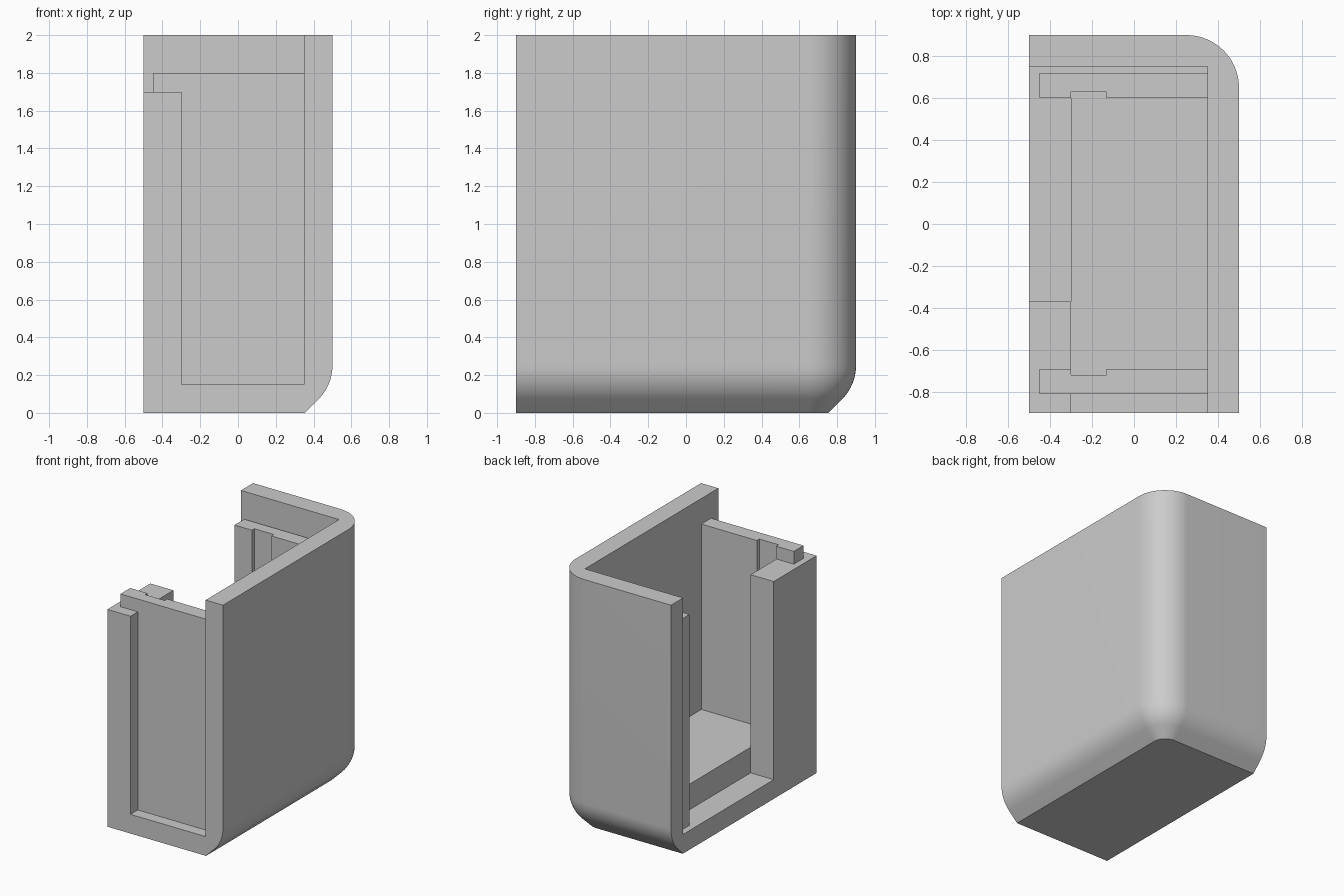
import bpy, bmesh, math

if "Cube" in bpy.data.objects:
    bpy.data.objects.remove(bpy.data.objects["Cube"])

grey = bpy.data.materials.new("plain_grey")
grey.diffuse_color = (0.6, 0.6, 0.6, 1)
grey.use_nodes = True
grey.node_tree.nodes["Principled BSDF"].inputs["Base Color"].default_value = grey.diffuse_color


def finish(name, bm):
    bmesh.ops.recalc_face_normals(bm, faces=bm.faces)
    mesh = bpy.data.meshes.new(name)
    bm.to_mesh(mesh)
    bm.free()
    ob = bpy.data.objects.new(name, mesh)
    bpy.context.collection.objects.link(ob)
    mesh.materials.append(grey)
    return ob


def loft(name, rings):
    """Skin a stack of equal-length rings and cap both ends."""
    bm = bmesh.new()
    rows = [[bm.verts.new(p) for p in ring] for ring in rings]
    n = len(rows[0])
    for a, b in zip(rows, rows[1:]):
        for i in range(n):
            j = (i + 1) % n
            bm.faces.new((a[i], a[j], b[j], b[i]))
    bm.faces.new(rows[0][::-1])
    bm.faces.new(rows[-1])
    return finish(name, bm)


def prism(name, outline, z0, z1):
    return loft(name, [[(x, y, z) for x, y in outline] for z in (z0, z1)])


def box(name, x0, x1, y0, y1, z0, z1):
    return prism(name, [(x0, y0), (x1, y0), (x1, y1), (x0, y1)], z0, z1)


# Outer shell: one rounded upright corner, rounded lower edges ending in a 45 degree chamfer
R, CX, CY, STEPS = 0.25, 0.25, 0.65, 20
levels = [(0.0, R * (2 - math.sqrt(2)))]
for i in range(11):
    a = math.radians(45 * (1 - i / 10))
    levels.append((R - R * math.sin(a), R - R * math.cos(a)))
levels.append((2.0, 0.0))

rings = []
for z, d in levels:
    ring = [(-0.5, -0.9, z), (0.5 - d, -0.9, z)]
    for i in range(STEPS + 1):
        a = math.pi / 2 * i / STEPS
        ring.append((CX + (R - d) * math.cos(a), CY + (R - d) * math.sin(a), z))
    ring.append((-0.5, 0.9 - d, z))
    rings.append(ring)
shell = loft("outer_shell", rings)

# Hollow the shell, leaving the right wall, back wall and base
cutter = box("cavity_cutter", -0.7, 0.35, -1.1, 0.75, 0.15, 2.3)
mod = shell.modifiers.new("cavity", "BOOLEAN")
mod.operation = "DIFFERENCE"
mod.solver = "EXACT"
mod.object = cutter
bpy.context.view_layer.objects.active = shell
shell.select_set(True)
bpy.ops.object.modifier_apply(modifier="cavity")
bpy.data.objects.remove(cutter)
bpy.ops.object.shade_smooth_by_angle(angle=math.radians(30))

# Corner pillar and raised inner floor
box("front_pillar", -0.5, -0.3, -0.9, -0.37, 0.15, 1.7)
box("inner_floor", -0.3, 0.35, -0.72, 0.63, 0.15, 0.35)


# Slide-in panels, each with a shallow vertical groove on its inner face
def panel(name, outer, inner, groove):
    prism(name, [(-0.45, outer), (0.35, outer), (0.35, inner), (-0.13, inner),
                 (-0.13, groove), (-0.3, groove), (-0.3, inner), (-0.45, inner)], 0.15, 1.8)


panel("front_panel", -0.81, -0.69, -0.72)
panel("back_panel", 0.72, 0.60, 0.63)
